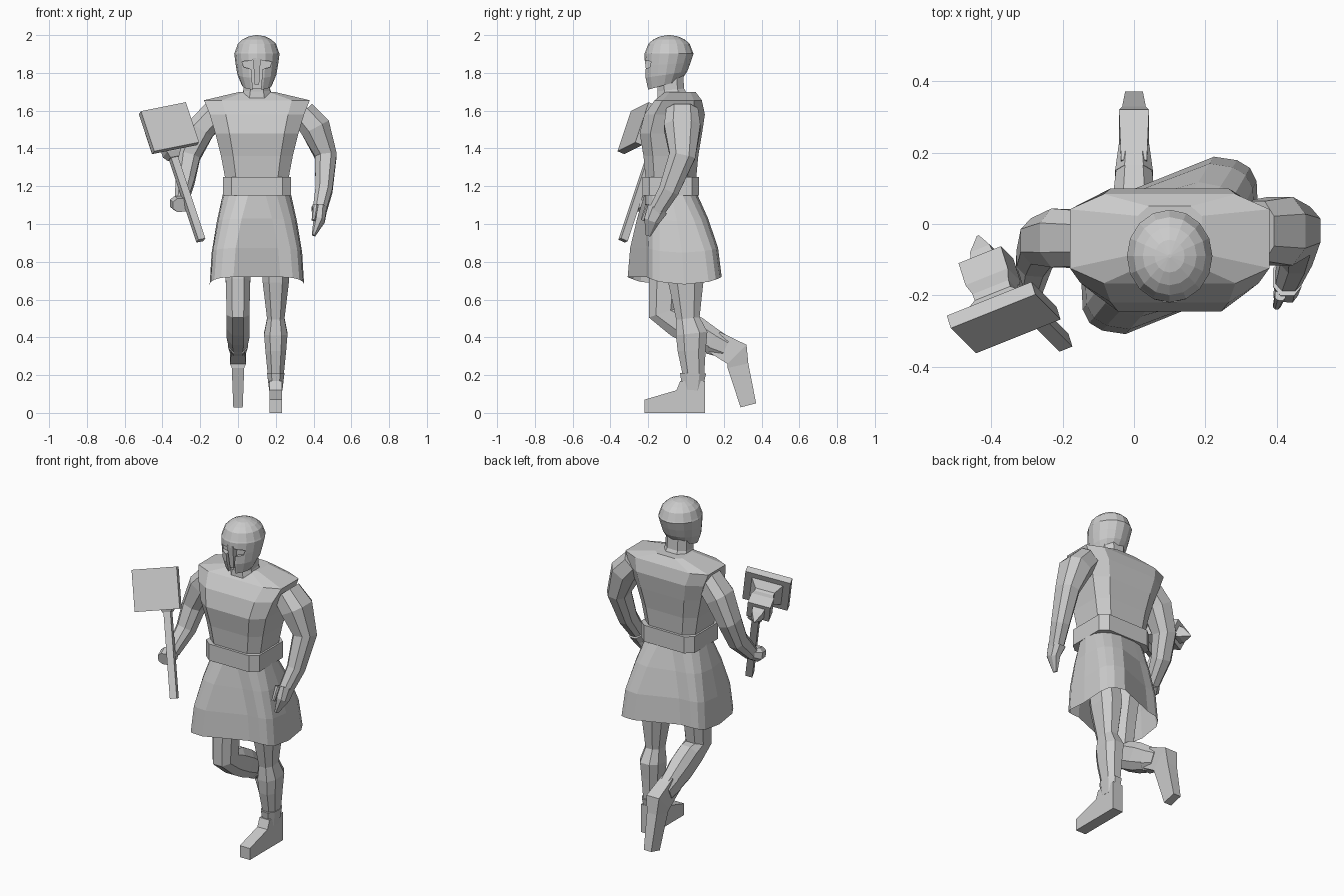
import bpy, bmesh, math
from mathutils import Vector, Matrix

cube = bpy.data.objects.get("Cube")
if cube:
    bpy.data.objects.remove(cube, do_unlink=True)

grey = (.6, .6, .6, 1)
stone = bpy.data.materials.new("plain grey")
stone.use_nodes = True
stone.diffuse_color = grey
stone.node_tree.nodes["Principled BSDF"].inputs["Base Color"].default_value = grey

side_axis = Vector((1, 0, 0))
depth_axis = Vector((0, 1, 0))
body_x = .1


def loft(name, rings, cap=True, matrix=Matrix()):
    """Skin a list of equal-length point rings."""
    bm = bmesh.new()
    rows = [[bm.verts.new(point) for point in ring] for ring in rings]
    for lower, upper in zip(rows, rows[1:]):
        for i in range(len(lower)):
            bm.faces.new((lower[i - 1], lower[i], upper[i], upper[i - 1]))
    if cap:
        bm.faces.new(rows[0])
        bm.faces.new(rows[-1])
    bmesh.ops.recalc_face_normals(bm, faces=bm.faces)
    mesh = bpy.data.meshes.new(name)
    bm.to_mesh(mesh)
    bm.free()
    mesh.materials.append(stone)
    part = bpy.data.objects.new(name, mesh)
    bpy.context.collection.objects.link(part)
    part.matrix_world = matrix
    return part


def circle(count):
    turns = [math.tau * i / count for i in range(count)]
    return [(math.cos(a), math.sin(a)) for a in turns]


def chamfered(c):
    """Unit square with cut corners."""
    quarter = [(1, c), (c, 1)]
    for _ in range(3):
        quarter += [(-v, u) for u, v in quarter[-2:]]
    return quarter


square = [(1, 1), (-1, 1), (-1, -1), (1, -1)]
round_outline = circle(16)
soft = chamfered(.5)


def ring(centre, side, depth, shape):
    return [Vector(centre) + side * u + depth * v for u, v in shape]


def stack(name, levels, shape):
    """Level rings on the body's axis, each with height, half width, half depth."""
    rings = []
    for z, width, depth in levels:
        lean = max(0, z - 1.5) / 4
        centre = (body_x, lean - .08, z)
        rings.append(ring(centre, side_axis * width, depth_axis * depth, shape))
    return loft(name, rings)


def limb(name, joints, ratio=1.0, shape=soft):
    """Tube through joints (x, y, z, half width), rings square to the path."""
    points = [Vector(joint[:3]) for joint in joints]
    rings = []
    for i, joint in enumerate(joints):
        along = points[min(i + 1, len(points) - 1)] - points[max(i - 1, 0)]
        depth = side_axis.cross(along).normalized()
        side = depth.cross(along).normalized()
        rings.append(ring(points[i], side * joint[3], depth * joint[3] * ratio, shape))
    return loft(name, rings)


def leg(name, x, joints, ratio, shape=soft):
    return limb(name, [(x, *joint) for joint in joints], ratio, shape)


# Torso, neck and belt
stack("torso", [(1.2, .16, .13), (1.36, .19, .145), (1.48, .22, .165),
                (1.58, .25, .16), (1.655, .28, .125), (1.7, .09, .08)], chamfered(.66))
limb("neck", [(body_x, -.07, 1.66, .085), (body_x, -.08, 1.71, .07), (body_x, -.085, 1.8, .07)])
stack("belt", [(1.15, .18, .15), (1.25, .18, .15)], chamfered(.75))

# Helmet: tapered cheeks below the brow line, half a ball above
shell = []
for i in range(4):
    t = i / 3
    grow = .04 * math.sqrt(t)
    centre = (body_x, -.115 + .025 * t, 1.735 + t / 6)
    tilt = Vector((0, .09 + grow, .025 * (1 - t)))
    shell.append(ring(centre, side_axis * (.08 + grow), tilt, round_outline))
for i in range(5):
    angle = .25 + i * .32
    size = math.cos(angle)
    centre = (body_x, -.09, max(1.9 + math.sin(angle) / 10, 1.905))
    if i == 0:
        centre = (body_x, -.09, 1.91)
    shell.append(ring(centre, side_axis * size * .12, depth_axis * size * .13, round_outline))
helmet = loft("helmet", shell)

# Face opening with a nose guard across it
half = [(0, 1.87), (.08, 1.86), (.07, 1.83), (.03, 1.82), (.02, 1.69)]
opening = half + [(-x, z) for x, z in reversed(half[1:])]
cutter = loft("opening_cutter", [[(body_x + x, y, z) for x, z in opening] for y in (-.4, -.18)])
cutter.hide_render = True
cutter.hide_set(True)
cut = helmet.modifiers.new("opening", "BOOLEAN")
cut.operation = "DIFFERENCE"
cut.object = cutter
limb("nose_guard", [(body_x, -.19, 1.74, .012), (body_x, -.2, 1.88, .02)], shape=square)


# Skirt: the hem swings forward on the right side and backward on the left
def bulge(value, power):
    return math.copysign(abs(value) ** power, value)


skirt = []
for t in (0, .3, .65, 1):
    row = []
    flare = math.sin(t * math.pi / 2)
    for u, v in circle(18):
        waist = Vector((body_x + .18 * bulge(u, .8), -.08 + .14 * bulge(v, .8), 1.16))
        swing = math.copysign(.05, u)
        hem = Vector((body_x + .25 * bulge(u, .4), -.06 + swing + .2 * bulge(v, .4),
                      .68 + .04 * abs(v)))
        point = waist.lerp(hem, flare)
        point.z = waist.z + (hem.z - waist.z) * t
        row.append(point)
    skirt.append(row)
loft("skirt", skirt, cap=False)

# Standing left leg
left_x = .2
leg("left_leg", left_x, [(-.04, 1, .07), (0, .7, .07), (.01, .5, .046),
                         (.03, .42, .062), (.03, .33, .055), (.04, .2, .042)], 1.35)
leg("left_shin_cuff", left_x, [(.037, .21, .046), (.035, .12, .035)], 1.5)
foot = []
for y, height in ((-.22, .07), (-.05, .12), (-.03, .17), (.1, .17)):
    mid = Vector((left_x, y, height / 2))
    foot.append(ring(mid, side_axis * .034, Vector((0, 0, mid.z)), square))
loft("left_foot", foot)

# Raised right leg, bent back at the knee
leg("right_leg", 0, [(-.06, 1, .07), (-.11, .7, .065), (-.12, .53, .06),
                     (-.04, .48, .06), (.05, .43, .06), (.14, .38, .05)], 1.35)
leg("right_shin_cuff", 0, [(.135, .38, .053), (.21, .345, .043)], 1.35)
leg("right_foot", 0, [(.15, .375, .036), (.27, .31, .042), (.275, .25, .033),
                      (.33, .04, .025)], 1.7, square)

# Arms
limb("left_arm", [(.34, -.02, 1.59, .07), (.41, -.02, 1.51, .08), (.465, -.02, 1.36, .058),
                  (.455, -.09, 1.18, .045), (.43, -.16, 1.06, .035)], 1.2)
limb("left_hand", [(.43, -.15, 1.08, .04), (.43, -.18, 1.02, .03), (.4, -.2, .94, .01)], 1.4)
limb("left_thumb", [(.41, -.2, 1.1, .015), (.4, -.23, 1.02, .01)])
limb("right_arm", [(-.12, -.04, 1.59, .07), (-.2, -.04, 1.5, .075), (-.26, -.05, 1.36, .06),
                   (-.28, -.1, 1.23, .05), (-.3, -.2, 1.12, .035)], 1.1)
limb("right_hand", [(-.3, -.19, 1.12, .035), (-.31, -.22, 1.11, .05), (-.3, -.27, 1.1, .045)], .8)

# Hammer, built in its own frame: x across the face, y backward, z up the handle
across = Vector((1, .4, .2)).normalized()
up = Vector((-.3, .3, .9)).normalized()
frame = Matrix((across, up.cross(across), up)).transposed().to_4x4()
frame.translation = (-.36, -.28, 1.515)


def hammer_part(name, steps, squash=1.0):
    """Square steps: distance behind the face, half width."""
    loft(name, [[(w * u, y, w * v * squash) for u, v in square] for y, w in steps],
         matrix=frame)


hammer_part("hammer_face", [(0, .13), (.04, .13)], .9)
hammer_part("hammer_block", [(.04, .09), (.08, .055), (.1, .055), (.13, .065), (.2, .065)], .9)
hammer_part("hammer_spike", [(.2, .035), (.23, .03), (.28, .003)])


def shaft(name, steps):
    """Square steps along the handle: height, half width."""
    loft(name, [[(.02 + w * u, .14 + w * v, z) for u, v in square] for z, w in steps],
         matrix=frame)


shaft("hammer_handle", [(-.61, .02), (0, .02)])
shaft("hammer_collar", [(-.13, .025), (-.1, .04), (-.04, .04)])
